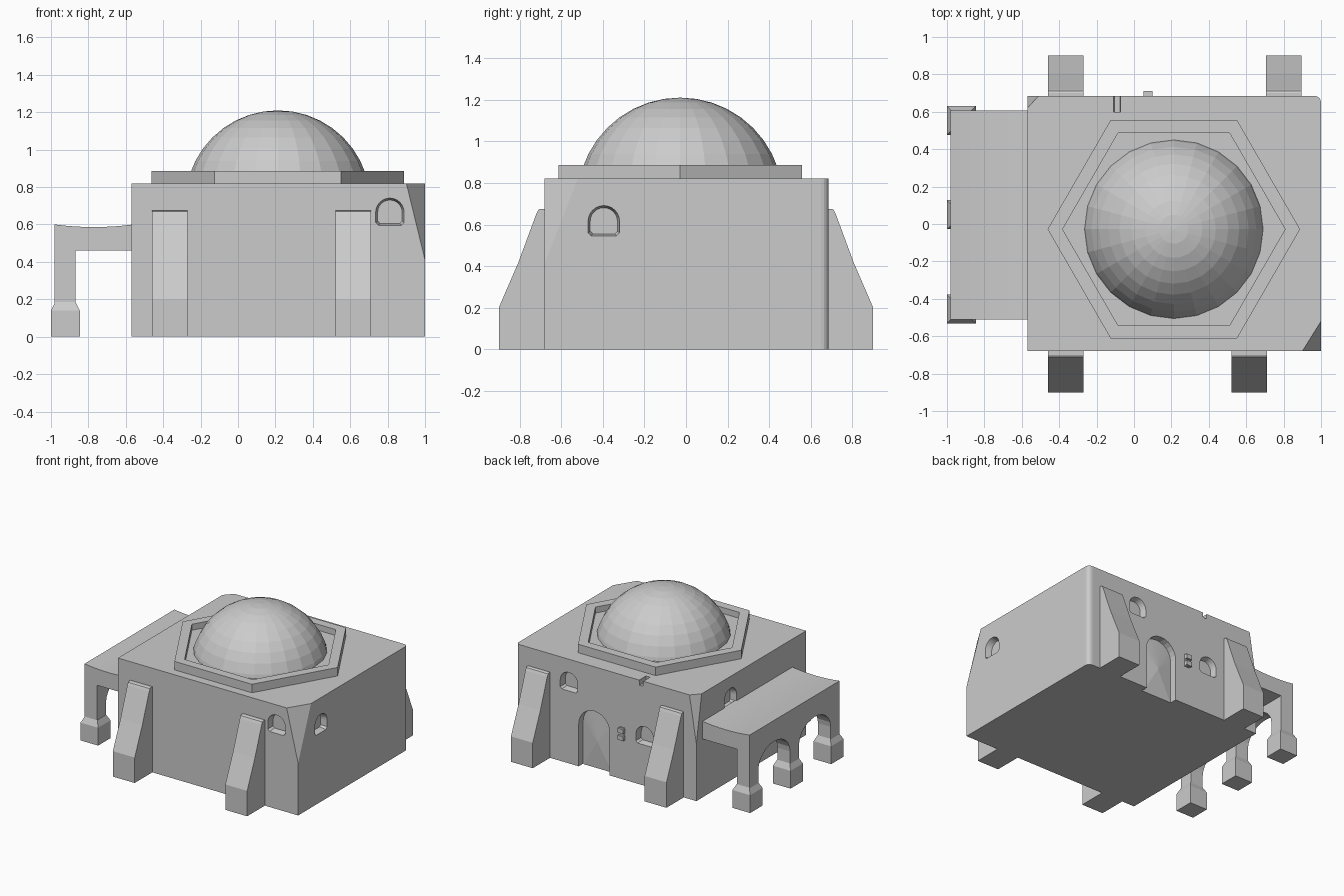
import bpy, bmesh
from math import sin, cos, pi
from mathutils import Vector

if "Cube" in bpy.data.objects:
    bpy.data.objects.remove(bpy.data.objects["Cube"])


def finish(name, bm, smooth=False):
    bmesh.ops.recalc_face_normals(bm, faces=bm.faces)
    mesh = bpy.data.meshes.new(name)
    bm.to_mesh(mesh)
    bm.free()
    ob = bpy.data.objects.new(name, mesh)
    bpy.context.collection.objects.link(ob)
    if smooth:
        bpy.ops.object.select_all(action='DESELECT')
        ob.select_set(True)
        bpy.context.view_layer.objects.active = ob
        bpy.ops.object.shade_smooth_by_angle(angle=0.6)
    return ob


def loft(rings, name):
    """Close a stack of equal-length 3D rings into a solid."""
    bm = bmesh.new()
    vs = [[bm.verts.new(p) for p in r] for r in rings]
    n = len(vs[0])
    for a, b in zip(vs, vs[1:]):
        for i in range(n):
            bm.faces.new((a[i], a[(i + 1) % n], b[(i + 1) % n], b[i]))
    bm.faces.new(vs[0])
    bm.faces.new(vs[-1])
    return finish(name, bm)


def place(axis, u, v, w):
    return (w, u, v) if axis == 'x' else (u, w, v) if axis == 'y' else (u, v, w)


def prism(name, pts, axis, w0, w1):
    return loft([[place(axis, u, v, w) for u, v in pts] for w in (w0, w1)], name)


def box(name, x0, x1, y0, y1, z0, z1):
    return prism(name, [(x0, y0), (x1, y0), (x1, y1), (x0, y1)], 'z', z0, z1)


def arch(u, z0, w, h, k=1.0, c=0.015, n=12):
    """Round-topped opening outline, shrunk by k about its middle."""
    r, zs = w / 2, h - w / 2
    pts = [(-r, c), (-r + c, 0), (r - c, 0), (r, c)]
    pts += [(r * cos(pi * i / n), zs + r * sin(pi * i / n)) for i in range(n + 1)]
    return [(u + a * k, z0 + h / 2 + (b - h / 2) * k) for a, b in pts]


def cut(target, cutters):
    bpy.context.view_layer.objects.active = target
    for c in cutters:
        c.hide_render = True
        m = target.modifiers.new("cut", 'BOOLEAN')
        m.operation, m.solver, m.object = 'DIFFERENCE', 'EXACT', c
        bpy.ops.object.modifier_apply(modifier=m.name)
        bpy.data.objects.remove(c)


# Main block with rounded back corner and two sliced corners
bm = bmesh.new()
bmesh.ops.create_cube(bm, size=1)
for v in bm.verts:
    v.co = ((v.co.x > 0) * 1.57 - 0.57, (v.co.y > 0) * 1.365 - 0.68, (v.co.z > 0) * 0.82)
edge = [e for e in bm.edges if all(v.co.x > 0.9 and v.co.y > 0.6 for v in e.verts)]
bmesh.ops.bevel(bm, geom=edge, offset=0.035, segments=4, affect='EDGES', profile=0.5)
for pts in (((0.9, -0.68, 0.82), (1, -0.52, 0.82), (1, -0.68, 0.41)),
            ((-0.51, 0.685, 0.82), (-0.57, 0.62, 0.82), (-0.57, 0.685, 0.45))):
    a, b, c = map(Vector, pts)
    n = (b - a).cross(c - a).normalized()
    if n.dot(Vector((0.2, 0, 0.3)) - a) > 0:
        n = -n
    bmesh.ops.bisect_plane(bm, geom=bm.verts[:] + bm.edges[:] + bm.faces[:], plane_co=a,
                           plane_no=n, clear_outer=True)
    bmesh.ops.holes_fill(bm, edges=[e for e in bm.edges if e.is_boundary])
body = finish("main_block", bm)

# Window recesses: wall axis, position along wall, sill height, outer face, inward direction
cutters = []
for axis, u, z, w, d in (('y', 0.812, 0.595, -0.68, 1), ('x', -0.395, 0.545, 1.0, -1),
                         ('y', 0.54, 0.57, 0.685, -1), ('y', -0.12, 0.32, 0.685, -1),
                         ('x', 0.26, 0.58, -0.57, 1)):
    rings = [[place(axis, a, b, w + d * t) for a, b in arch(u, z, 0.152, 0.146, k)]
             for t, k in ((-0.02, 1.06), (0.02, 0.94), (0.05, 0.86))]
    cutters.append(loft(rings, "window_cutter"))

# Doorway and roof drain notch
cutters.append(prism("door_cutter", arch(0.32, -0.02, 0.27, 0.49, c=0.001), 'y', 0.63, 0.75))
cutters.append(prism("drain_cutter", [(-0.11, 0.84), (-0.07, 0.84), (-0.075, 0.78),
                                      (-0.105, 0.78)], 'y', 0.6, 0.72))
cut(body, cutters)

# Door leaf with a slightly raised centre
bm = bmesh.new()
rim = [bm.verts.new((x, 0.635, max(z, 0))) for x, z in arch(0.32, 0, 0.25, 0.455, c=0.001)]
mid = bm.verts.new((0.32, 0.65, 0.22))
for i in range(len(rim)):
    bm.faces.new((rim[i], rim[(i + 1) % len(rim)], mid))
finish("door_leaf", bm)

# Door control panel
box("panel_plate", 0.055, 0.1, 0.68, 0.692, 0.31, 0.41)
for z in (0.315, 0.37):
    box("panel_button", 0.05, 0.1, 0.685, 0.71, z, z + 0.035)

# Hexagonal roof kerb with sunken middle
CX, CY = 0.213, -0.028


def hexagon(r):
    return [(CX + r * cos(pi * i / 3), CY + r * sin(pi * i / 3)) for i in range(6)]


kerb = prism("roof_kerb", hexagon(0.675), 'z', 0.815, 0.887)
cut(kerb, [prism("kerb_cutter", hexagon(0.595), 'z', 0.84, 0.95)])

# Dome
bm = bmesh.new()
bmesh.ops.create_uvsphere(bm, u_segments=24, v_segments=20, radius=0.495)
bmesh.ops.translate(bm, verts=bm.verts, vec=(CX, CY, 0.715))
bmesh.ops.bisect_plane(bm, geom=bm.verts[:] + bm.edges[:] + bm.faces[:],
                       plane_co=(0, 0, 0.83), plane_no=(0, 0, -1), clear_outer=True)
finish("dome", bm)

# Buttresses, front and back
slope = [(0.66, 0), (0.9, 0), (0.9, 0.2), (0.805, 0.42), (0.72, 0.65), (0.71, 0.67),
         (0.70, 0.675), (0.66, 0.675)]
for side, x0 in ((-1, -0.46), (-1, 0.52), (1, -0.46), (1, 0.705)):
    prism("buttress", [(side * y, z) for y, z in slope], 'x', x0, x0 + 0.19)

# Porch roof with sagging top
top = [(-0.98 + 0.42 * i / 8, 0.586 + 0.014 * (i / 4 - 1) ** 2) for i in range(9)]
prism("porch_roof", [(-0.56, 0.46), (-0.98, 0.46)] + top, 'y', -0.51, 0.608)

# Porch arcade: three posts joined by two arches
outline = [(0.608, 0.46), (-0.51, 0.46), (-0.51, 0.18)]
for y0, y1 in ((-0.40, -0.005), (0.105, 0.5)):
    m, r = (y0 + y1) / 2, (y1 - y0) / 2
    outline.append((y0, 0.18))
    outline += [(m - r * cos(pi * i / 12), 0.28 + 0.155 * sin(pi * i / 12)) for i in range(13)]
    outline.append((y1, 0.18))
outline.append((0.608, 0.18))
prism("porch_arcade", outline, 'x', -0.98, -0.87)

# Post bases with tapered tops
for y in (-0.455, 0.05, 0.553):
    rings = [[(-0.923 + s * a, y + s * b, z) for a, b in ((-1, -1), (1, -1), (1, 1), (-1, 1))]
             for z, s in ((0, 0.077), (0.14, 0.077), (0.185, 0.055))]
    loft(rings, "post_base")
